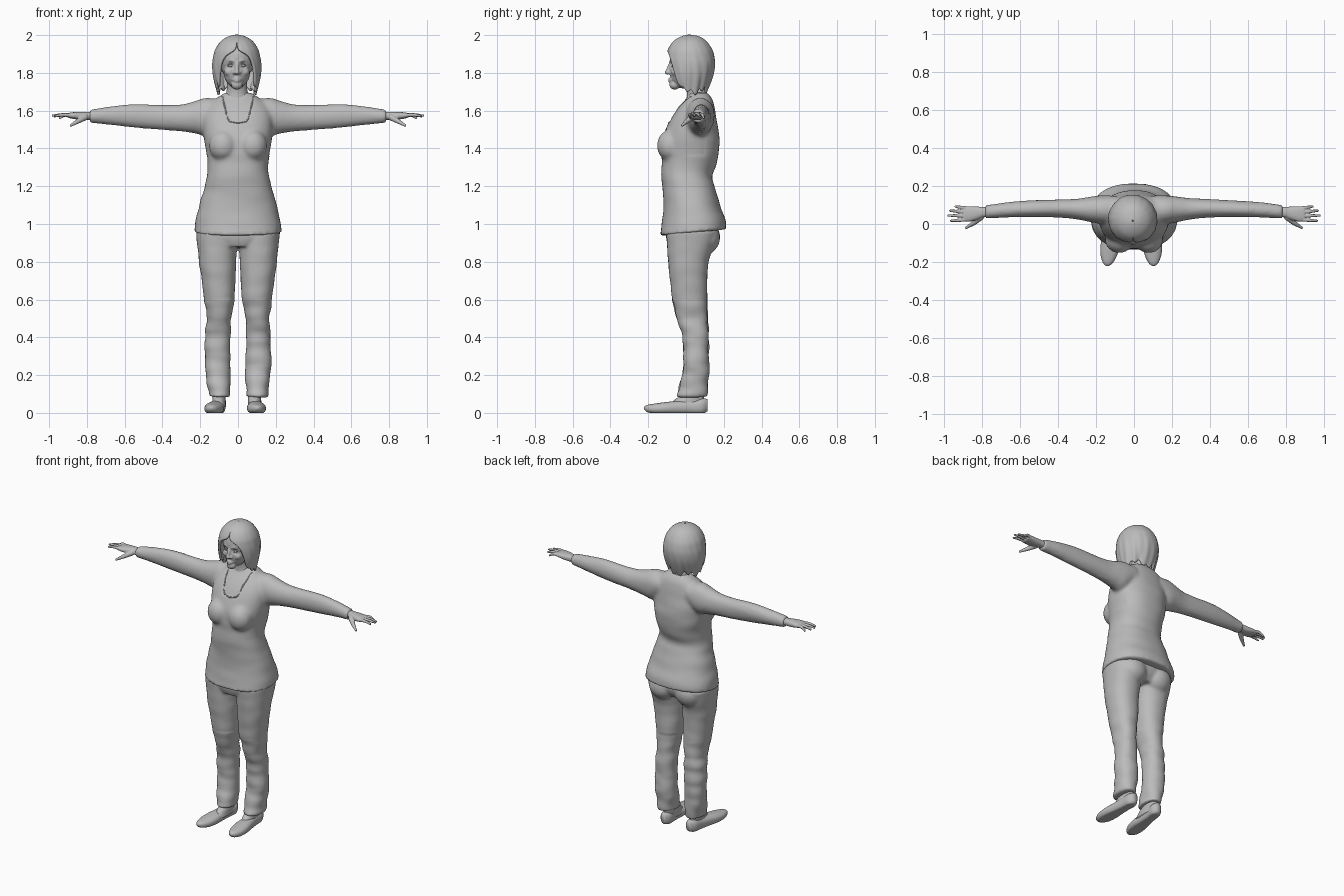
import bpy, bmesh, math
from mathutils import Vector, noise
from mathutils.bvhtree import BVHTree

if "Cube" in bpy.data.objects:
    bpy.data.objects.remove(bpy.data.objects["Cube"])

mat = bpy.data.materials.new("plain grey")
mat.use_nodes = True
GREY = (0.5, 0.5, 0.5, 1)
mat.diffuse_color = GREY
mat.node_tree.nodes["Principled BSDF"].inputs["Base Color"].default_value = GREY

# Unit ball reused for every rounded form
unit = bmesh.new()
bmesh.ops.create_icosphere(unit, subdivisions=3, radius=1)
unit.verts.index_update()
BALL_VERTS = [v.co.copy() for v in unit.verts]
BALL_FACES = [[v.index for v in f.verts] for f in unit.faces]
unit.free()


def finish(name, bm):
    me = bpy.data.meshes.new(name)
    bmesh.ops.recalc_face_normals(bm, faces=bm.faces)
    bm.to_mesh(me)
    bm.free()
    me.materials.append(mat)
    me.shade_smooth()
    ob = bpy.data.objects.new(name, me)
    bpy.context.collection.objects.link(ob)
    return ob


def spline(rows, steps):
    """Catmull-Rom interpolation of rows of numbers."""
    out = []
    for i in range(len(rows) - 1):
        p = [rows[max(0, min(len(rows) - 1, i + k))] for k in (-1, 0, 1, 2)]
        for s in range(steps):
            t = s / steps
            out.append([b + t * (c - a) / 2 + t * t * (2*a - 5*b + 4*c - d) / 2
                        + t ** 3 * (3*b - a - 3*c + d) / 2 for a, b, c, d in zip(*p)])
    return out + [list(rows[-1])]


def loft(bm, axis, rows, power=2.2, sides=32, mirror=1):
    """Skin rows of (position, u low, u high, v low, v high) along an axis."""
    rings = []
    for t, ul, uh, vl, vh in spline(rows, 4):
        ring = []
        for k in range(sides):
            a = math.tau * k / sides
            c, s = (math.copysign(abs(f) ** (2 / power), f) for f in (math.cos(a), math.sin(a)))
            u, v = (ul + uh + (uh - ul) * c) / 2, (vl + vh + (vh - vl) * s) / 2
            x, y, z = {"z": (u, v, t), "x": (t, u, v), "y": (u, t, v)}[axis]
            ring.append(bm.verts.new((x * mirror, y, z)))
        rings.append(ring)
    bm.faces.new(rings[0])
    bm.faces.new(rings[-1])
    for r, q in zip(rings, rings[1:]):
        for k in range(sides):
            bm.faces.new((r[k], r[k-1], q[k-1], q[k]))


def ball(bm, centre, size):
    vs = [bm.verts.new(Vector(centre) + co * Vector(size)) for co in BALL_VERTS]
    for f in BALL_FACES:
        bm.faces.new([vs[i] for i in f])


def limb(bm, points, radii):
    """Chain of overlapping balls, used for digits and facial forms."""
    for x, y, z, r in spline([(*p, r) for p, r in zip(points, radii)], 5):
        ball(bm, (x, y, z), (r, r, r))


def fuse(ob, voxel, smooth=4):
    """Melt overlapping forms into one soft skin."""
    m = ob.modifiers.new("melt", "REMESH")
    m.mode, m.voxel_size, m.use_smooth_shade = "VOXEL", voxel, True
    ob.modifiers.new("soften", "SMOOTH").iterations = smooth
    graph = bpy.context.evaluated_depsgraph_get()
    melted = bpy.data.meshes.new_from_object(ob.evaluated_get(graph))
    ob.modifiers.clear()
    ob.data = melted
    melted.shade_smooth()
    return ob


def tube(name, points, radius):
    cu = bpy.data.curves.new(name, "CURVE")
    cu.dimensions, cu.bevel_depth, cu.bevel_resolution = "3D", radius, 2
    sp = cu.splines.new("POLY")
    sp.points.add(len(points) - 1)
    for q, p in zip(sp.points, points):
        q.co = (*p, 1)
    cu.materials.append(mat)
    bpy.context.collection.objects.link(bpy.data.objects.new(name, cu))


# Sweater: torso, bust and sleeves melted together
bm = bmesh.new()
torso = [(.95, .235, -.14, .215), (1, .227, -.13, .21), (1.1, .205, -.12, .18), (1.2, .178, -.125, .15),
         (1.25, .164, -.13, .138), (1.31, .16, -.13, .158), (1.38, .168, -.13, .175), (1.45, .18, -.125, .176),
         (1.52, .185, -.1, .168), (1.58, .18, -.07, .158), (1.63, .155, -.035, .148), (1.665, .115, -.005, .138),
         (1.695, .07, .012, .115)]
loft(bm, "z", [(z, -x, x, f, b) for z, x, f, b in torso], 2.3, 48)
sleeve = [(.1, .0, .15, 1.52, 1.66), (.17, .0, .152, 1.47, 1.668), (.23, .01, .146, 1.48, 1.65),
          (.3, .024, .136, 1.49, 1.633), (.4, .034, .13, 1.498, 1.63), (.55, .036, .122, 1.51, 1.635),
          (.68, .034, .112, 1.525, 1.622), (.785, .028, .1, 1.535, 1.605)]
for side in (-1, 1):
    ball(bm, (side * .078, -.08, 1.415), (.076, .074, .085))
    loft(bm, "x", sleeve, 2, 32, side)
sweater = fuse(finish("sweater", bm), .011, 5)


def neck_half(z):
    return .05 + .035 * (z - 1.535) / .15


for v in sweater.data.vertices:
    p = v.co
    if p.z < 1.1:                                   # hem rises at the back
        p.z += .1 * p.y * (1.1 - p.z) / .15
    if p.y < .04 and p.z > 1.54 and abs(p.x) < neck_half(p.z):
        p.y += .007                                 # chest below the neckline
    if p.z < 1.36 or p.y > .1:                      # soft cloth folds
        p += v.normal * noise.noise((p.x * 5, p.y * 5, p.z * 14)) * .005
sweater.data.update()

# Neckline trim laid on the sweater
tree = BVHTree.FromObject(sweater, bpy.context.evaluated_depsgraph_get())
path = [(-neck_half(z), z) for z in (1.675, 1.65, 1.62, 1.59, 1.56)]
path += [(-.043, 1.542), (-.02, 1.537), (0, 1.535)]
path += [(-x, z) for x, z in reversed(path[:-1])]
hits = [tree.ray_cast(Vector((x, -1, z)), Vector((0, 1, 0)))[0] for x, z in path]
tube("neckline", [h for h in hits if h], .004)

# Trousers: pelvis, seat and two legs
bm = bmesh.new()
loft(bm, "z", [(.88, -.13, .13, -.09, .13), (.94, -.21, .21, -.108, .165), (1.04, -.2, .2, -.1, .16)], 2.5)
leg = [(.085, .043, .156, -.05, .116), (.13, .043, .16, -.038, .117), (.2, .04, .172, -.02, .122),
       (.3, .042, .178, -.012, .12), (.4, .038, .175, -.02, .122), (.5, .038, .166, -.048, .117),
       (.6, .02, .18, -.072, .113), (.7, .014, .192, -.085, .113), (.8, .01, .207, -.095, .12),
       (.88, .006, .215, -.1, .145), (.96, .006, .222, -.105, .165)]
for side in (-1, 1):
    loft(bm, "z", [(z, *sorted((side * a, side * b)), f, k) for z, a, b, f, k in leg])
    ball(bm, (side * .095, .105, .93), (.09, .075, .09))
trousers = fuse(finish("trousers", bm), .009, 4)
for v in trousers.data.vertices:
    p = v.co
    crease = noise.noise((p.x * 7, p.y * 7, p.z * 16))
    p += v.normal * crease * (.009 if p.z < .6 else .003)
trousers.data.update()

# Shoes and ankles
for label, heel, toe in (("right", -.1, -.137), ("left", .088, .102)):
    bm = bmesh.new()
    shoe = [(-.222, .006, .02, .032), (-.205, .026, .004, .042), (-.16, .045, -.006, .05),
            (-.1, .05, -.008, .058), (-.04, .043, -.008, .064), (.03, .037, -.008, .07),
            (.085, .036, -.008, .078), (.115, .018, .01, .072)]
    rows = []
    for y, w, lo, hi in shoe:
        x = heel + (toe - heel) * (.1 - y) / .3
        rows.append((y, x - w, x + w, lo, hi))
    loft(bm, "y", rows, 2.3)
    for v in bm.verts:
        v.co.z = max(v.co.z, 0)
    finish(label + "_shoe", bm)
    bm = bmesh.new()
    loft(bm, "z", [(.03, heel - .036, heel + .036, -.1, .09), (.07, heel - .035, heel + .035, -.06, .095),
                   (.1, heel - .034, heel + .034, -.02, .095), (.16, heel - .034, heel + .034, .0, .09)], 2)
    finish(label + "_ankle", bm)

# Hands: palm, four fingers and thumb
for label, side in (("right", -1), ("left", 1)):
    bm = bmesh.new()
    loft(bm, "x", [(.74, .036, .092, 1.547, 1.595), (.79, .036, .09, 1.55, 1.594), (.83, .022, .092, 1.55, 1.594),
                   (.87, .012, .094, 1.556, 1.592), (.9, .014, .09, 1.562, 1.588)], 2.4, 24, side)
    for y0, y1, tip, z in ((.083, .092, .942, 1.562), (.063, .07, .97, 1.57), (.043, .045, .98, 1.574),
                           (.023, .017, .965, 1.572)):
        mid = (.885 + tip) / 2
        limb(bm, [(side * .885, y0, 1.575), (side * mid, (y0 + y1) / 2, 1.578), (side * tip, y1, z)],
             [.0105, .0095, .0065])
    limb(bm, [(side * .81, .035, 1.565), (side * .845, .006, 1.545), (side * .885, -.02, 1.522)],
         [.017, .013, .007])
    fuse(finish(label + "_hand", bm), .0035, 2)

# Head: neck, skull, jaw and facial forms
HX = -.006
bm = bmesh.new()
loft(bm, "z", [(1.64, -.085, .075, .0, .125), (1.69, -.064, .054, .005, .112), (1.74, -.058, .047, .0, .1),
               (1.82, -.058, .047, -.01, .1)], 2)
ball(bm, (HX, .028, 1.875), (.1, .115, .108))
ball(bm, (HX, -.015, 1.815), (.072, .073, .098))
ball(bm, (HX, -.06, 1.737), (.03, .028, .026))
limb(bm, [(HX, -.082, 1.85), (HX, -.096, 1.815), (HX, -.1, 1.803)], [.009, .01, .0125])
for side in (-1, 1):
    ball(bm, (HX + side * .013, -.088, 1.8), (.01, .01, .008))
    ball(bm, (HX + side * .04, -.05, 1.805), (.027, .028, .025))
    limb(bm, [(HX + side * .012, -.082, 1.862), (HX + side * .032, -.077, 1.866), (HX + side * .052, -.06, 1.857)],
         [.006, .0065, .005])
for z, r in ((1.769, .0065), (1.757, .0075)):
    limb(bm, [(HX - .024, -.073, 1.763), (HX, -.087, z), (HX + .024, -.073, 1.763)], [.003, r, .003])
head = fuse(finish("head", bm), .005, 2)
for v in head.data.vertices:
    for side in (-1, 1):                            # eye sockets
        d = (v.co - Vector((HX + side * .032, -.075, 1.841))).length
        if d < .022:
            v.co.y += .009 * (1 - (d / .022) ** 2)
head.data.update()
for label, side in (("right", -1), ("left", 1)):
    ex = HX + side * .032
    bm = bmesh.new()
    ball(bm, (ex, -.063, 1.84), (.014, .011, .008))
    finish(label + "_eye", bm)
    for lid, drop in (("upper", .008), ("lower", -.006)):
        arc = [(ex + .017 * math.cos(a), -.066 - .008 * math.sin(a), 1.839 + drop * math.sin(a))
               for a in (math.pi * k / 10 for k in range(11))]
        tube(f"{label}_{lid}_eyelid", arc, .002)

# Hair: layered bob, open around the face (height, half width, front, back, opening angle)
cut = [(2.0, .004, .012, .02, 0), (1.99, .045, -.025, .07, 0), (1.965, .083, -.066, .107, 0),
       (1.925, .11, -.093, .135, 5), (1.89, .12, -.102, .147, 30), (1.85, .126, -.104, .152, 41),
       (1.8, .125, -.1, .145, 48), (1.75, .116, -.09, .128, 56), (1.705, .105, -.075, .108, 68)]
bm = bmesh.new()
COLS = 72
rows = spline(cut, 4)
grid = []
for i, (z, w, f, b, gap) in enumerate(rows):
    gap, depth = math.radians(max(gap, 0)), i / (len(rows) - 1)
    line = []
    for k in range(COLS + 1):
        a = gap + (math.tau - 2 * gap) * k / COLS
        wave = noise.noise((math.sin(a) * 5, math.cos(a) * 5, z * 3))
        r = 1 + depth * (.035 * wave + .012 * math.sin(a * 17 + z * 25))
        ragged = depth ** 6 * .022 * math.sin(a * 9) * math.sin(a * 4)
        line.append(bm.verts.new((HX + w * r * math.sin(a), (f + b) / 2 - (b - f) / 2 * r * math.cos(a), z + ragged)))
    grid.append(line)
for r, q in zip(grid, grid[1:]):
    for k in range(COLS):
        bm.faces.new((r[k], r[k+1], q[k+1], q[k]))
bmesh.ops.remove_doubles(bm, verts=bm.verts, dist=.0003)
hair = finish("hair", bm)
m = hair.modifiers.new("thickness", "SOLIDIFY")
m.thickness, m.offset = .014, -.6
